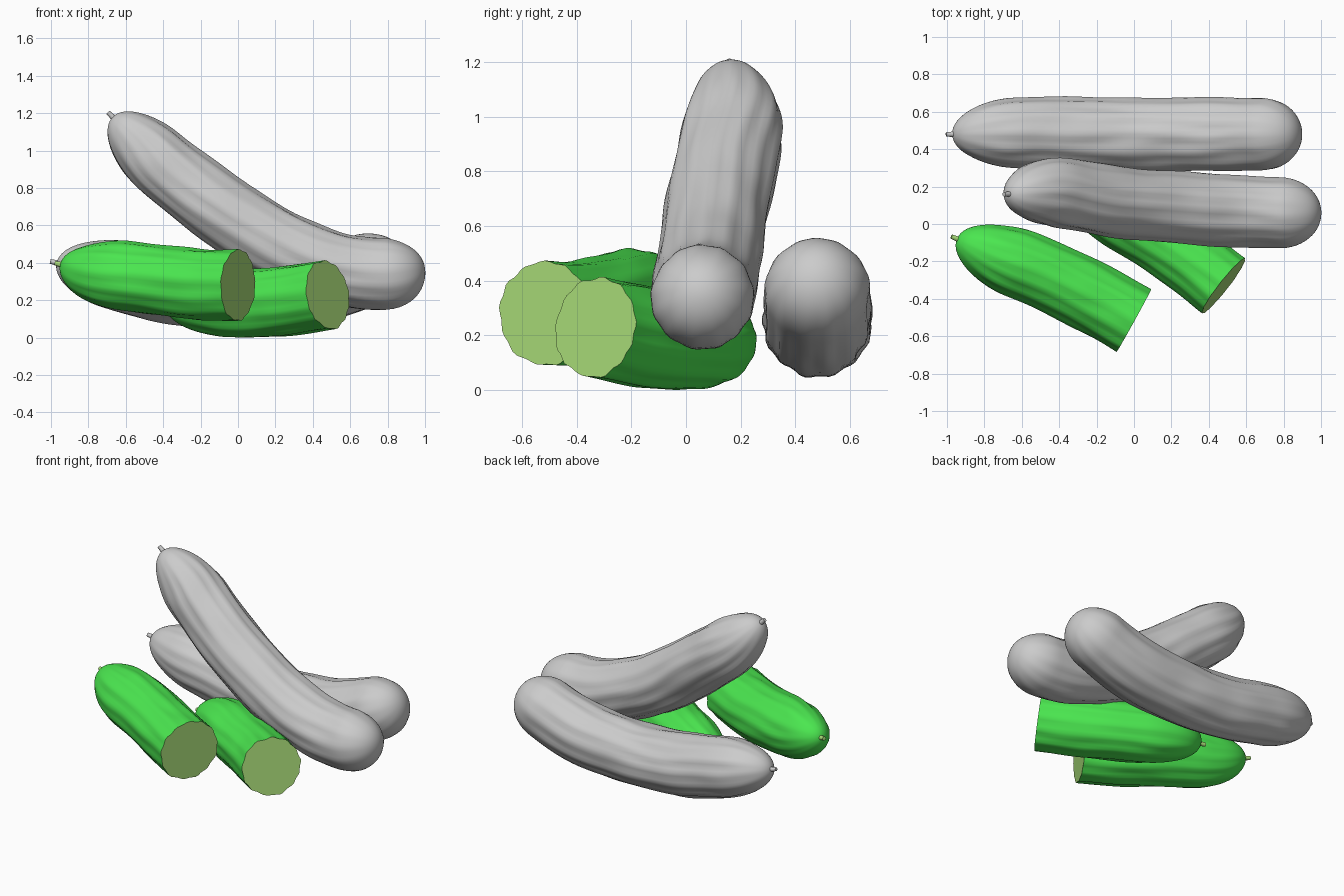
import bpy, bmesh, math
from mathutils import Vector, noise

cube = bpy.data.objects.get("Cube")
if cube:
    bpy.data.objects.remove(cube, do_unlink=True)


def material(name, rgb):
    m = bpy.data.materials.new(name)
    m.use_nodes = True
    m.diffuse_color = (*rgb, 1)
    m.node_tree.nodes["Principled BSDF"].inputs["Base Color"].default_value = (*rgb, 1)
    return m


GREY = material("pale grey skin", (0.6, 0.6, 0.6))
GREEN = material("bright green skin", (0.07, 0.8, 0.08))
FLESH = material("pale green flesh", (0.4, 0.72, 0.19))

SIDES, RINGS = 56, 64


def spline(points, n=240):
    """Dense smooth path through the points."""
    p = [Vector(q) for q in points]
    p = [2 * p[0] - p[1]] + p + [2 * p[-1] - p[-2]]
    out = []
    spans = len(p) - 3
    for i in range(n + 1):
        f = i / n * spans
        k = min(int(f), spans - 1)
        t = f - k
        a, b, c, d = p[k:k + 4]
        out.append(0.5 * (2 * b + (c - a) * t + (2 * a - 5 * b + 4 * c - d) * t * t
                          + (3 * b - a - 3 * c + d) * t ** 3))
    return out


def dome(s, length):
    """Rounded end: 0 at the tip, 1 once past the given length."""
    t = min(max(s / length, 0), 1)
    return math.sqrt(1 - (1 - t) ** 2)


def cucumber(name, points, radius, skin, cut, seed):
    path = spline(points)
    dist = [0]
    for a, b in zip(path, path[1:]):
        dist.append(dist[-1] + (b - a).length)
    total = dist[-1]
    bm = bmesh.new()
    rings = []
    k = 0
    for i in range(1, RINGS + 1):
        u = i / (RINGS + (0 if cut else 1))
        # Rings crowd together toward rounded ends
        s = total * ((1 - math.cos(u * math.pi / 2)) if cut else (1 - math.cos(u * math.pi)) / 2)
        while k < len(path) - 2 and dist[k + 1] < s:
            k += 1
        c = path[k].lerp(path[k + 1], min((s - dist[k]) / (dist[k + 1] - dist[k]), 1))
        tangent = (path[min(k + 3, len(path) - 1)] - path[max(k - 2, 0)]).normalized()
        side = tangent.cross(Vector((0, 0, 1))).normalized()
        up = side.cross(tangent)
        r = radius * dome(s, 0.38) * (0.95 + 0.05 * min(s / 0.7, 1))
        rough = min(s / 0.25, 1)
        if not cut:
            r *= dome(total - s, 0.22)
            rough *= min((total - s) / 0.4, 1)
        ring = []
        for j in range(SIDES):
            a = 2 * math.pi * j / SIDES
            x, y = math.cos(a), math.sin(a)
            # Wandering lengthwise ridges plus soft lumps
            drift = noise.noise((x + seed, y, s * 2.5))
            lump = noise.noise((x * 2 + seed, y * 2, s * 4))
            fold = 0.022 * math.sin(13 * a + 2.2 * drift) + 0.04 * lump + 0.03 * drift
            ring.append(bm.verts.new(c + (side * x + up * y) * r * (1 + rough * fold)))
        rings.append(ring)

    for a, b in zip(rings, rings[1:]):
        for j in range(SIDES):
            n = (j + 1) % SIDES
            bm.faces.new((a[j], a[n], b[n], b[j]))
    tip = bm.verts.new(path[0])
    for j in range(SIDES):
        bm.faces.new((tip, rings[0][(j + 1) % SIDES], rings[0][j]))
    if cut:
        bm.faces.new(rings[-1]).material_index = 1
    else:
        end = bm.verts.new(path[-1])
        for j in range(SIDES):
            bm.faces.new((end, rings[-1][j], rings[-1][(j + 1) % SIDES]))
    bmesh.ops.recalc_face_normals(bm, faces=bm.faces)
    finish(name, bm, [skin, FLESH] if cut else [skin])

    # Short stem at the narrow tip
    axis = (path[0] - path[6]).normalized()
    bm = bmesh.new()
    bmesh.ops.create_cone(bm, cap_ends=True, segments=10, radius1=0.017, radius2=0.012, depth=0.06)
    bmesh.ops.rotate(bm, verts=bm.verts, matrix=axis.to_track_quat('Z', 'Y').to_matrix())
    bmesh.ops.translate(bm, verts=bm.verts, vec=path[0] + axis * 0.005)
    finish(name + "_stem", bm, [FLESH if cut else skin])


def finish(name, bm, mats):
    mesh = bpy.data.meshes.new(name)
    bm.to_mesh(mesh)
    bm.free()
    for m in mats:
        mesh.materials.append(m)
    ob = bpy.data.objects.new(name, mesh)
    bpy.context.collection.objects.link(ob)
    bpy.ops.object.select_all(action='DESELECT')
    bpy.context.view_layer.objects.active = ob
    ob.select_set(True)
    bpy.ops.object.shade_smooth_by_angle(angle=math.radians(50))


# Two whole cucumbers, the second leaning over the pile
cucumber("back_cucumber", [(-0.97, 0.48, 0.40), (-0.65, 0.49, 0.33), (-0.3, 0.485, 0.26),
                           (0.05, 0.48, 0.24), (0.4, 0.48, 0.27), (0.68, 0.48, 0.36),
                           (0.88, 0.48, 0.46)], 0.193, GREY, False, 1)
cucumber("leaning_cucumber", [(-0.67, 0.16, 1.18), (-0.43, 0.17, 0.95), (-0.11, 0.12, 0.70),
                              (0.21, 0.09, 0.50), (0.53, 0.07, 0.37), (0.78, 0.06, 0.34),
                              (1.0, 0.06, 0.37)], 0.189, GREY, False, 5)

# Two cut halves in front
cucumber("left_cut_cucumber", [(-0.945, -0.08, 0.39), (-0.75, -0.16, 0.345), (-0.45, -0.28, 0.31),
                               (-0.2, -0.405, 0.285), (0, -0.515, 0.28)], 0.188, GREEN, True, 9)
cucumber("right_cut_cucumber", [(-0.39, 0.16, 0.18), (-0.18, 0.10, 0.18), (0.1, -0.05, 0.185),
                                (0.3, -0.19, 0.2), (0.48, -0.33, 0.23)], 0.184, GREEN, True, 13)
